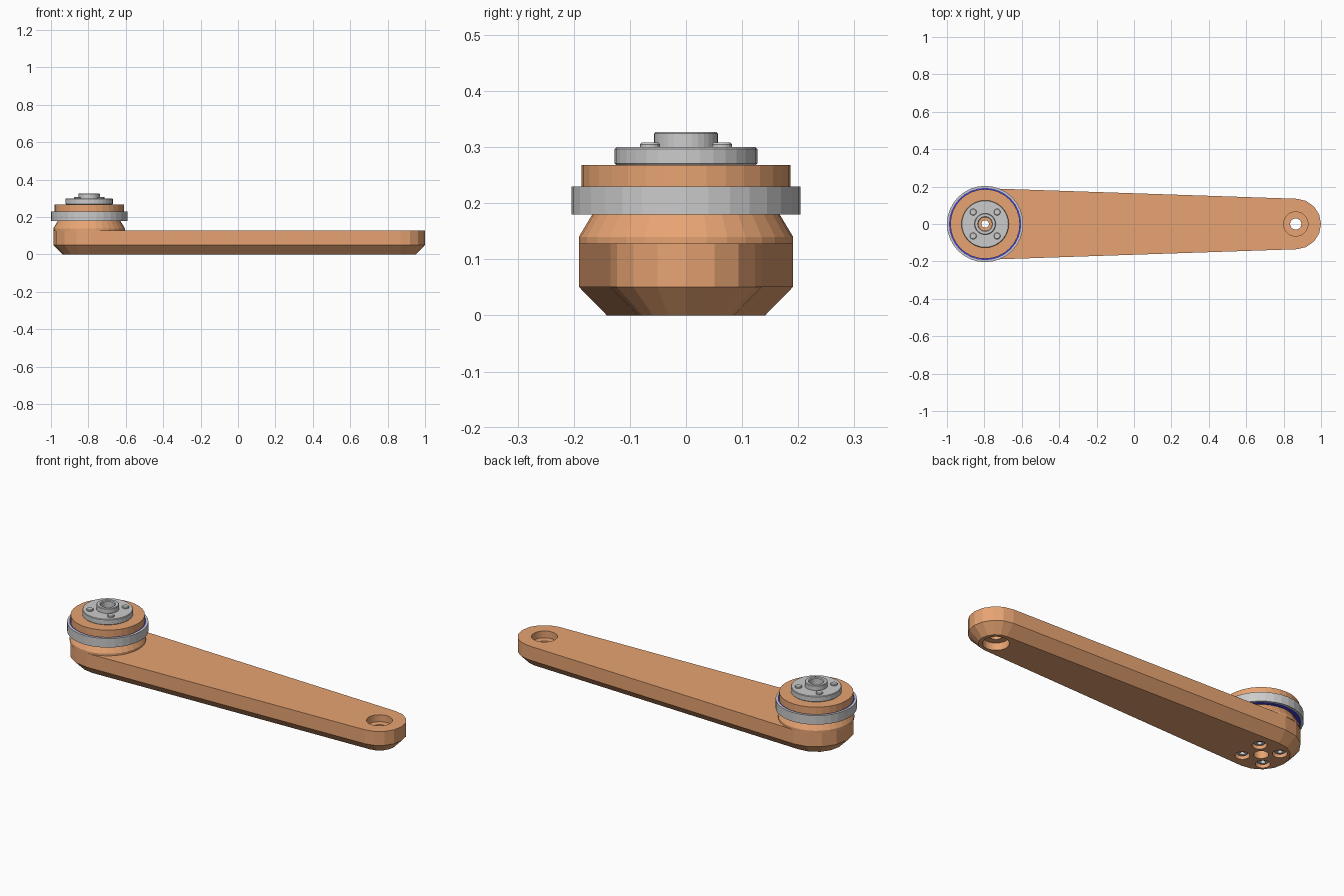
import bpy, bmesh
from math import acos, cos, sin, pi
from mathutils import Vector, Matrix

if "Cube" in bpy.data.objects:
    bpy.data.objects.remove(bpy.data.objects["Cube"])

HUB_X, END_X = -0.796, 0.865      # the two arm centres
HUB_R, END_R = 0.191, 0.135
ARM_TOP = 0.128
BOLTS = [(HUB_X + sx * 0.064, sy * 0.064) for sx in (-1, 1) for sy in (-1, 1)]
HUB, END = [(HUB_X, 0)], [(END_X, 0)]


def material(name, color):
    m = bpy.data.materials.new(name)
    m.diffuse_color = color
    m.use_nodes = True
    m.node_tree.nodes["Principled BSDF"].inputs["Base Color"].default_value = m.diffuse_color
    return m


orange = material("orange", (0.80, 0.37, 0.17, 1))
blue = material("blue", (0.05, 0.05, 0.60, 1))


def add_object(name, bm, mat=None):
    bmesh.ops.remove_doubles(bm, verts=bm.verts, dist=1e-5)
    bmesh.ops.recalc_face_normals(bm, faces=bm.faces)
    me = bpy.data.meshes.new(name)
    bm.to_mesh(me)
    bm.free()
    ob = bpy.data.objects.new(name, me)
    bpy.context.collection.objects.link(ob)
    if mat:
        me.materials.append(mat)
    return ob


def lathe(name, profile, centres, mat=None, sides=32, closed=False):
    """Turn (radius, z) points around a vertical axis at every centre."""
    bm = bmesh.new()
    for cx, cy in centres:
        vs = [bm.verts.new((cx + r, cy, z)) for r, z in profile]
        es = [bm.edges.new(p) for p in zip(vs, vs[1:])]
        if closed:
            es.append(bm.edges.new((vs[-1], vs[0])))
        bmesh.ops.spin(bm, geom=vs + es, cent=(cx, cy, 0), axis=(0, 0, 1),
                       angle=2 * pi, steps=sides, use_duplicate=False)
    return add_object(name, bm, mat)


def arm_outline(inset):
    """Tapered slot: two arcs joined by tangent lines."""
    t = acos((HUB_R - END_R) / (END_X - HUB_X))
    pts = []
    for cx, r, a0, a1 in ((END_X, END_R, -t, t), (HUB_X, HUB_R, t, 2 * pi - t)):
        for i in range(9):
            a = a0 + (a1 - a0) * i / 8
            pts.append((cx + (r - inset) * cos(a), (r - inset) * sin(a)))
    return pts


# Tapered arm with chamfered underside
bm = bmesh.new()
rings = [[bm.verts.new((x, y, z)) for x, y in arm_outline(inset)]
         for inset, z in ((0.05, 0), (0, 0.051), (0, ARM_TOP))]
for lo, hi in zip(rings, rings[1:]):
    for i in range(len(lo)):
        j = (i + 1) % len(lo)
        bm.faces.new((lo[i], lo[j], hi[j], hi[i]))
bm.faces.new(rings[0][::-1])
bm.faces.new(rings[-1])
arm = add_object("arm", bm, orange)

# Holes: stepped end hole, stepped hub bore, bolt pockets
cutters = [
    lathe("end_hole_cutter", [(0, -0.02), (0.065, -0.02), (0.065, 0.04), (0.03, 0.04),
                              (0.03, 0.09), (0.065, 0.09), (0.065, 0.2), (0, 0.2)], END),
    lathe("hub_bore_cutter", [(0, -0.02), (0.036, -0.02), (0.036, 0.05), (0.02, 0.05),
                              (0.02, 0.2), (0, 0.2)], HUB),
    lathe("bolt_pocket_cutter", [(0, -0.02), (0.036, -0.02), (0.036, 0.06), (0, 0.06)],
          BOLTS, sides=24)]
for c in cutters:
    c.hide_render = True
    c.hide_viewport = False
    c.display_type = 'WIRE'
    mod = arm.modifiers.new(c.name, 'BOOLEAN')
    mod.operation = 'DIFFERENCE'
    mod.solver = 'EXACT'
    mod.object = c
bpy.context.view_layer.objects.active = arm
for c in cutters:
    bpy.ops.object.modifier_apply(modifier=c.name)
    bpy.data.objects.remove(c)

# Boss that carries the bearing, and the cap above it
lathe("boss", [(0.02, 0.126), (0.191, 0.126), (0.191, 0.14), (0.167, 0.18),
               (0.167, 0.23), (0.02, 0.23)], HUB, orange, closed=True)
lathe("cap_disc", [(0.02, 0.226), (0.186, 0.226), (0.186, 0.268), (0.02, 0.268)],
      HUB, orange, closed=True)

# Bearing: grey outer race around a blue shield
lathe("bearing_race", [(0.193, 0.18), (0.204, 0.18), (0.204, 0.23), (0.193, 0.23)],
      HUB, closed=True)
lathe("bearing_shield", [(0.165, 0.182), (0.194, 0.182), (0.194, 0.228), (0.165, 0.228)],
      HUB, blue, closed=True)

# Flanged hub on top
lathe("flange_hub", [(0.036, 0.268), (0.124, 0.268), (0.127, 0.271), (0.127, 0.297),
                     (0.124, 0.30), (0.057, 0.30), (0.057, 0.324), (0.054, 0.327),
                     (0.040, 0.327), (0.036, 0.323)], HUB, closed=True)

# Bolts: tips above the flange, socket heads in the underside pockets
lathe("bolt_tips", [(0, 0.29), (0.018, 0.29), (0.018, 0.305), (0.015, 0.308), (0, 0.308)],
      BOLTS, sides=16)
lathe("bolt_heads", [(0, 0.03), (0.013, 0.03), (0.013, 0.012), (0.025, 0.012),
                     (0.028, 0.015), (0.028, 0.065), (0, 0.065)], BOLTS, sides=18)
